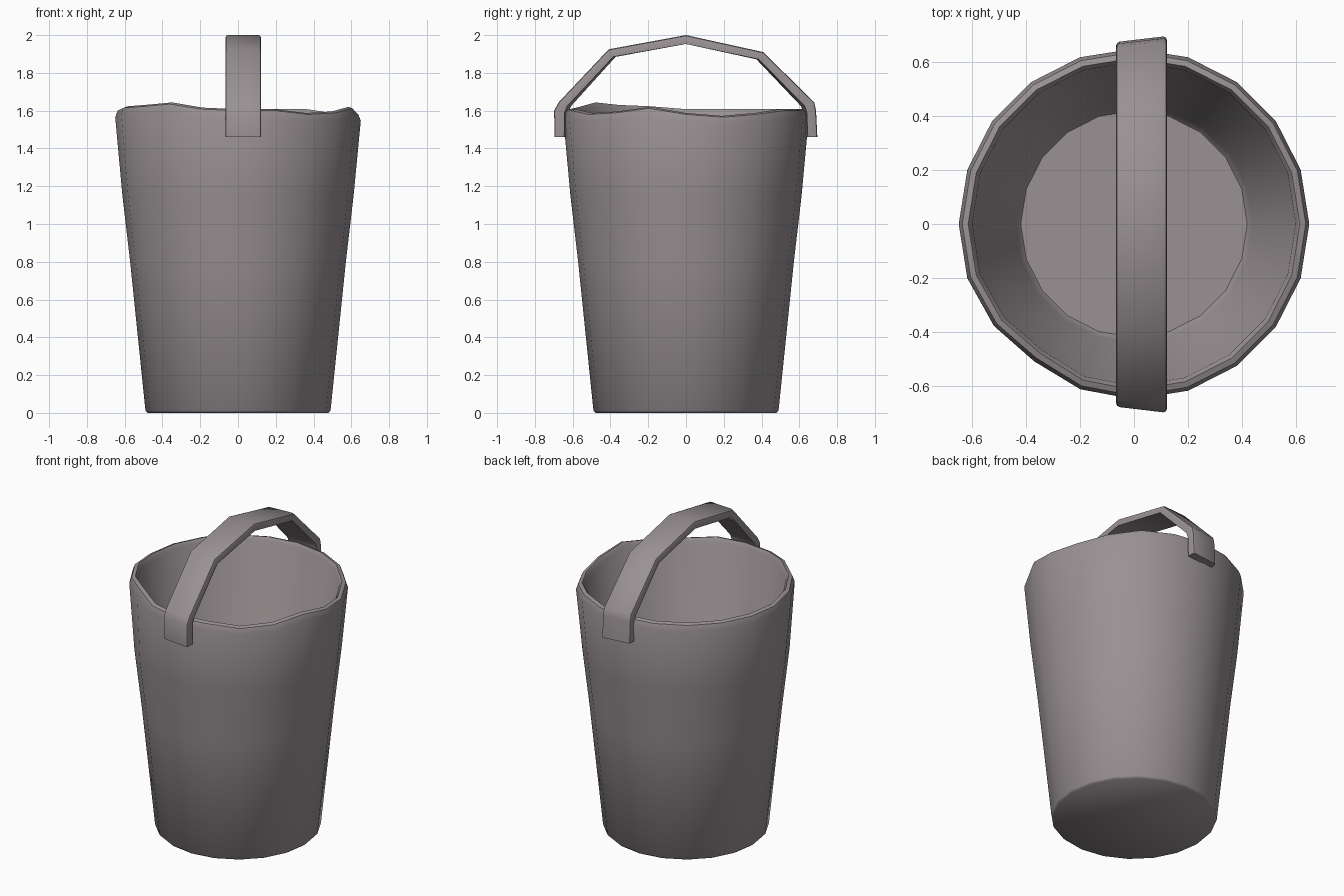
import bpy, bmesh
from math import cos, sin, tau

cube = bpy.data.objects.get("Cube")
if cube:
    bpy.data.objects.remove(cube)

COLOUR = (0.32, 0.285, 0.295, 1)
grey = bpy.data.materials.new("warm grey")
grey.use_nodes = True
grey.diffuse_color = COLOUR
grey.node_tree.nodes["Principled BSDF"].inputs["Base Color"].default_value = COLOUR


def finish(name, bm, angle):
    bmesh.ops.recalc_face_normals(bm, faces=bm.faces)
    mesh = bpy.data.meshes.new(name)
    bm.to_mesh(mesh)
    bm.free()
    mesh.materials.append(grey)
    obj = bpy.data.objects.new(name, mesh)
    bpy.context.collection.objects.link(obj)
    bpy.ops.object.select_all(action="DESELECT")
    obj.select_set(True)
    bpy.context.view_layer.objects.active = obj
    bpy.ops.object.shade_smooth_by_angle(angle=angle)
    return obj


# Bucket: one wall profile, outside then inside, swept round with an uneven rim
SIDES = 20
PROFILE = [(0.478, 0), (0.49, 0.012), (0.571, 0.8), (0.612, 1.15), (0.65, 1.565),
           (0.637, 1.6), (0.615, 1.608), (0.6, 1.585), (0.44, 0.075), (0.42, 0.05)]
# Rim height change at each step round, starting from the left
RIM = [-0.02, -0.035, -0.02, 0, 0, 0, 0, 0, 0, 0,
       0, 0.015, 0.022, 0.035, 0.008, 0, 0, -0.02, -0.012, 0.012]
DENT = {13: -0.022, 12: -0.008, 14: -0.006}

bm = bmesh.new()
rings = []
for r, z in PROFILE:
    ring = []
    for i in range(SIDES):
        a = tau * i / SIDES
        near_rim = max(0, (z - 1.15) / 0.45)
        rr = r + DENT.get(i, 0) * near_rim
        ring.append(bm.verts.new((rr * cos(a), rr * sin(a), z + RIM[i] * near_rim)))
    rings.append(ring)
for low, high in zip(rings, rings[1:]):
    for i in range(SIDES):
        j = (i + 1) % SIDES
        bm.faces.new((low[i], low[j], high[j], high[i]))
bm.faces.new(rings[0])
bm.faces.new(rings[-1])
finish("bucket", bm, 0.8)

# Handle: a flat bent strap, its ends slightly splayed towards one edge
OUTER = [(-0.697, 1.46), (-0.7, 1.6), (-0.675, 1.645), (-0.41, 1.925), (0, 2.0),
         (0.41, 1.91), (0.68, 1.645), (0.69, 1.6), (0.697, 1.46)]
INNER = [(-0.645, 1.46), (-0.643, 1.59), (-0.628, 1.625), (-0.385, 1.885), (0, 1.953),
         (0.385, 1.872), (0.628, 1.625), (0.64, 1.59), (0.645, 1.46)]
bm = bmesh.new()
sections = []
for (yo, zo), (yi, zi) in zip(OUTER, INNER):
    corners = [(-0.067, yo * 0.968, zo), (0.122, yo, zo),
               (0.122, yi, zi), (-0.067, yi * 0.968, zi)]
    sections.append([bm.verts.new(c) for c in corners])
for a, b in zip(sections, sections[1:]):
    for i in range(4):
        j = (i + 1) % 4
        bm.faces.new((a[i], a[j], b[j], b[i]))
bm.faces.new(sections[0])
bm.faces.new(sections[-1])
# Soften the long outer edges of the strap
long_edges = [bm.edges.get((a[i], b[i]))
              for a, b in zip(sections, sections[1:]) for i in (0, 1)]
bmesh.ops.bevel(bm, geom=long_edges, offset=0.014, segments=2, profile=0.5,
                affect="EDGES")
finish("handle", bm, 0.7)
